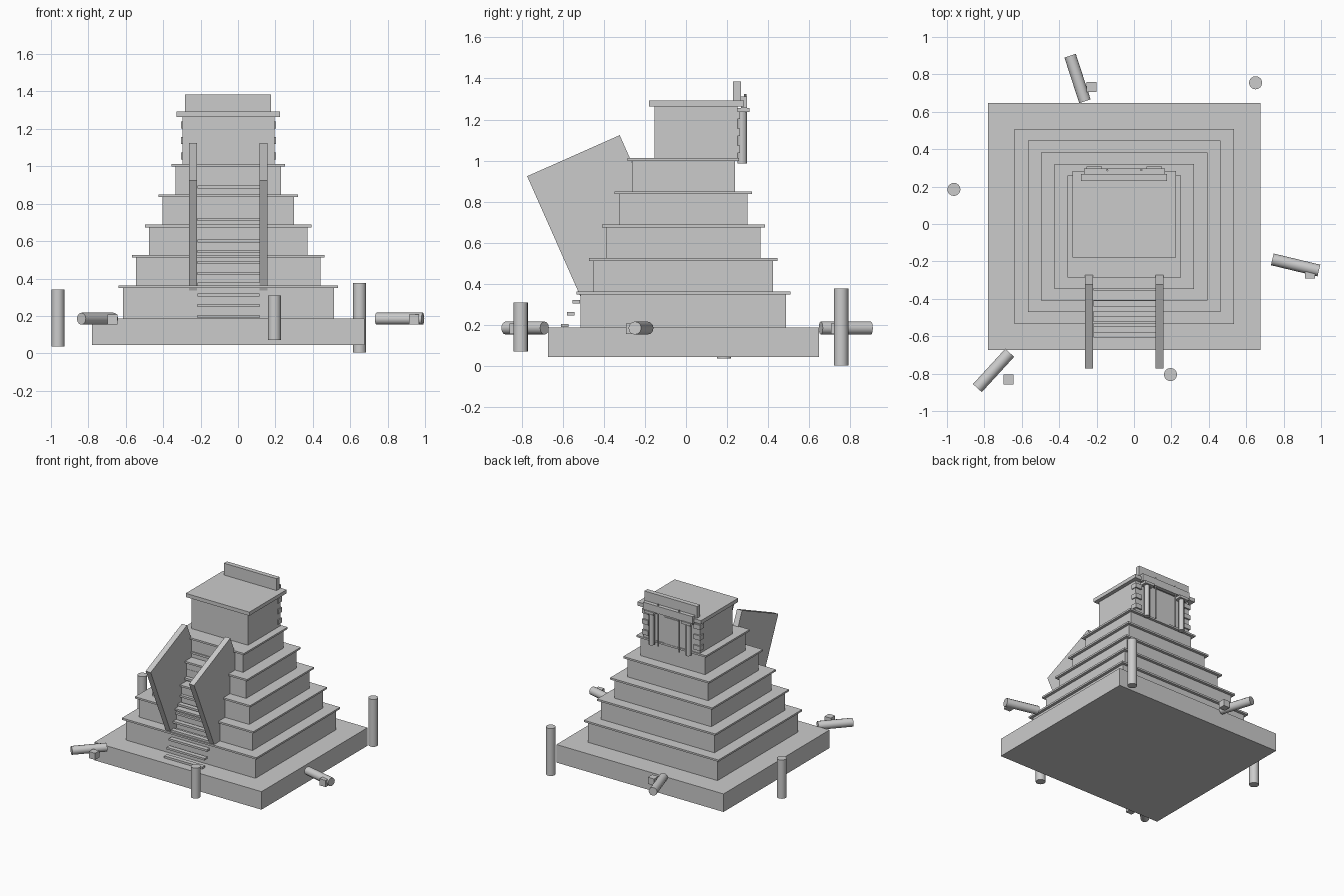
import bpy, math

CX, CY = -0.052, -0.013   # axis of the pyramid


def box(name, x0, x1, y0, y1, z0, z1, rot=(0, 0, 0)):
    bpy.ops.mesh.primitive_cube_add(size=1, location=((x0 + x1) / 2, (y0 + y1) / 2, (z0 + z1) / 2), rotation=rot)
    o = bpy.context.object
    o.name = name
    o.scale = (x1 - x0, y1 - y0, z1 - z0)
    bpy.ops.object.transform_apply(location=False, rotation=False, scale=True)
    return o


def cyl(name, loc, r, h, rot=(0, 0, 0), n=16):
    bpy.ops.mesh.primitive_cylinder_add(vertices=n, radius=r, depth=h, location=loc, rotation=rot)
    o = bpy.context.object
    o.name = name
    bpy.ops.object.shade_smooth_by_angle()
    return o


def centred(name, hx, hy, z0, z1):
    return box(name, CX - hx, CX + hx, CY - hy, CY + hy, z0, z1)


# platform and five stepped tiers, each with a thin overhanging slab
centred("platform", 0.728, 0.66, 0.045, 0.187)
for i in range(5):
    z = 0.187 + i * 0.1625
    hx, hy = 0.564 - i * 0.0707, 0.5 - i * 0.0623
    centred("tier_%d" % (i + 1), hx, hy, z, z + 0.162)
    centred("tier_slab_%d" % (i + 1), hx + 0.022, hy + 0.021, z + 0.162, z + 0.176)

# temple on top
box("temple_room", -0.297, 0.195, -0.154, 0.25, 1.0, 1.265)
box("temple_roof", -0.329, 0.225, -0.18, 0.283, 1.263, 1.292)
box("roof_comb", -0.283, 0.176, 0.23, 0.267, 1.29, 1.385)

# rear doorway: lintel, door, columns, rods and corner blocks
box("lintel", -0.267, 0.166, 0.268, 0.298, 1.255, 1.312)
box("door_panel", -0.115, 0.012, 0.24, 0.256, 1.0, 1.22)
for s in (-1, 1):
    x = CX + s * 0.16
    cyl("door_column", (x, 0.274, 1.112), 0.023, 0.25, n=12)
    box("column_capital", x - 0.042, x + 0.042, 0.245, 0.308, 1.237, 1.257)
    cyl("door_rod", (CX + s * 0.091, 0.288, 1.16), 0.006, 0.33, n=8)
    for k in range(3):
        z = 1.055 + k * 0.083
        xc = CX + s * 0.226
        box("corner_block", xc - 0.028, xc + 0.028, 0.215, 0.262, z - 0.018, z + 0.018)

# front stair treads
for i in range(14):
    y, z = -0.59 + i * 0.028, 0.197 + i * 0.0577
    box("stair_tread", -0.217, 0.115, y - 0.018, y + 0.018, z - 0.008, z + 0.008)

# tilted stair walls
L, W = 0.9, 0.493
ang = math.atan2(0.2, 0.451)
cy, cz = -0.548 + math.sin(ang) * L / 2, 1.024 - math.cos(ang) * L / 2
for x in (-0.241, 0.137):
    box("stair_wall", x - 0.022, x + 0.022, cy - W / 2, cy + W / 2, cz - L / 2, cz + L / 2, (ang, 0, 0))

# standing pillars around the platform
for x, y, h in ((-0.963, 0.185, 0.305), (0.65, 0.755, 0.373), (0.195, -0.805, 0.24)):
    cyl("standing_pillar", (x, y, 0.19), 0.035, h)

# fallen pillars and loose stone blocks
for x, y, a in ((0.864, -0.219, -13.5), (-0.302, 0.778, -72), (-0.751, -0.783, 47.5)):
    cyl("fallen_pillar", (x, y, 0.185), 0.032, 0.256, (0, math.pi / 2, math.radians(a)), 12)
for x, y in ((0.941, -0.264), (-0.227, 0.733), (-0.671, -0.832)):
    box("loose_block", x - 0.027, x + 0.027, y - 0.027, y + 0.027, 0.155, 0.207)
